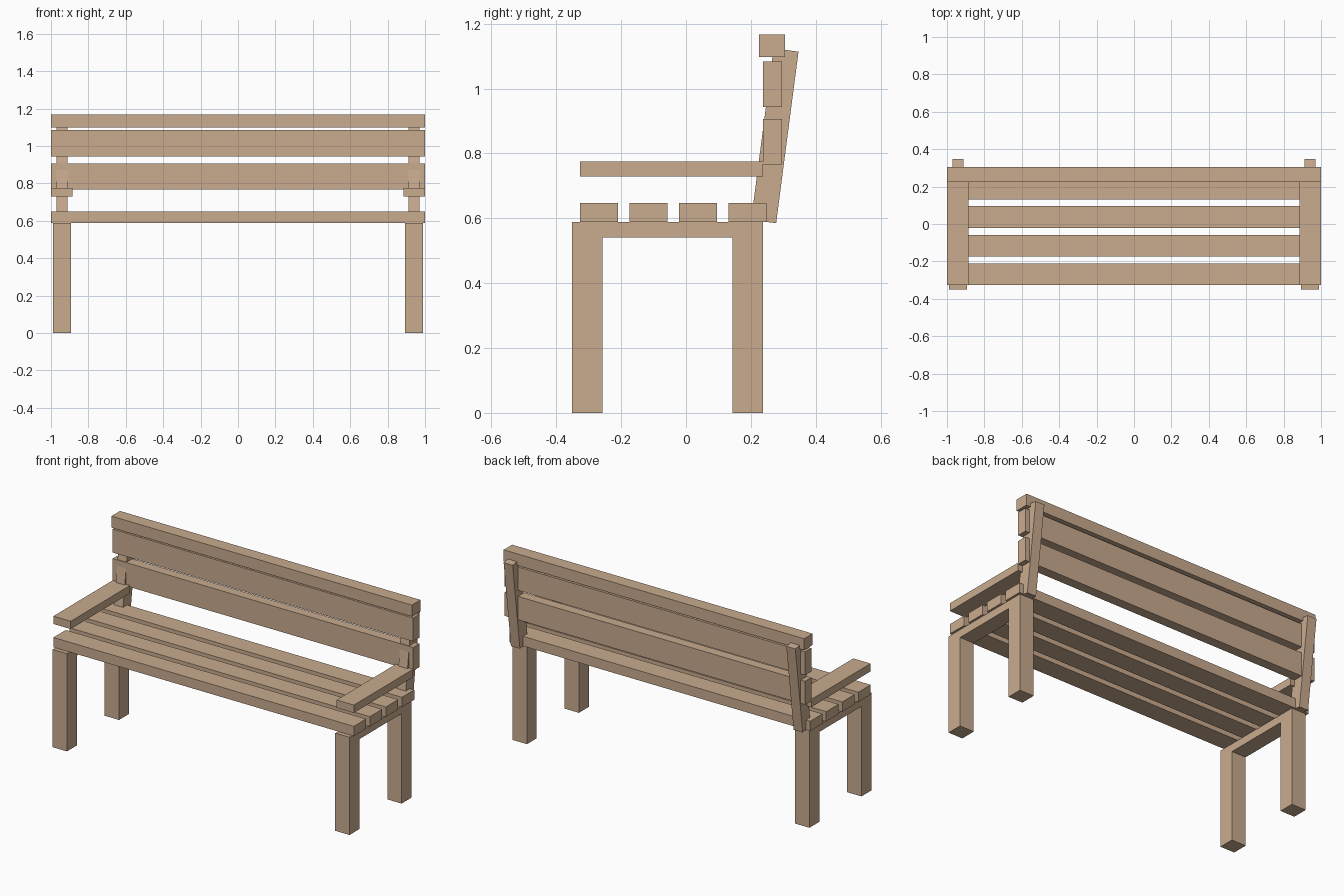
import bpy

if "Cube" in bpy.data.objects:
    bpy.data.objects.remove(bpy.data.objects["Cube"])

wood = bpy.data.materials.new("light wood")
wood.diffuse_color = (0.584, 0.407, 0.275, 1.0)
wood.use_nodes = True
wood.node_tree.nodes["Principled BSDF"].inputs["Base Color"].default_value = wood.diffuse_color


def prism(name, x0, x1, profile):
    """Extrude a (y, z) outline along x."""
    n = len(profile)
    verts = [(x, y, z) for x in (x0, x1) for y, z in profile]
    faces = [tuple(reversed(range(n))), tuple(range(n, 2 * n))]
    faces += [(i, (i + 1) % n, n + (i + 1) % n, n + i) for i in range(n)]
    mesh = bpy.data.meshes.new(name)
    mesh.from_pydata(verts, [], faces)
    mesh.materials.append(wood)
    obj = bpy.data.objects.new(name, mesh)
    bpy.context.collection.objects.link(obj)
    return obj


def board(name, x0, x1, y0, y1, z0, z1):
    return prism(name, x0, x1, [(y0, z0), (y1, z0), (y1, z1), (y0, z1)])


# Seat slats
for i in range(4):
    y = -0.327 + i * 0.1525
    board(f"seat_slat_{i + 1}", -1, 1, y, y + 0.117, 0.589, 0.648)

# Backrest slats and top rail
board("lower_back_slat", -1, 1, 0.237, 0.296, 0.766, 0.907)
board("upper_back_slat", -1, 1, 0.237, 0.296, 0.943, 1.084)
board("top_rail", -1, 1, 0.225, 0.306, 1.098, 1.167)

# End parts: leg frame, leaning back post, armrest
frame = [(-0.351, 0), (-0.257, 0), (-0.257, 0.541), (0.144, 0.541),
         (0.144, 0), (0.237, 0), (0.237, 0.588), (-0.351, 0.588)]
post = [(0.201, 0.595), (0.278, 0.585), (0.347, 1.114), (0.270, 1.124)]
for side, s in (("left", -1), ("right", 1)):
    def span(a, b):
        return sorted((s * a, s * b))
    prism(f"{side}_leg_frame", *span(0.893, 0.988), frame)
    prism(f"{side}_back_post", *span(0.911, 0.971), post)
    board(f"{side}_armrest", *span(0.885, 1.0), -0.327, 0.237, 0.729, 0.776)
